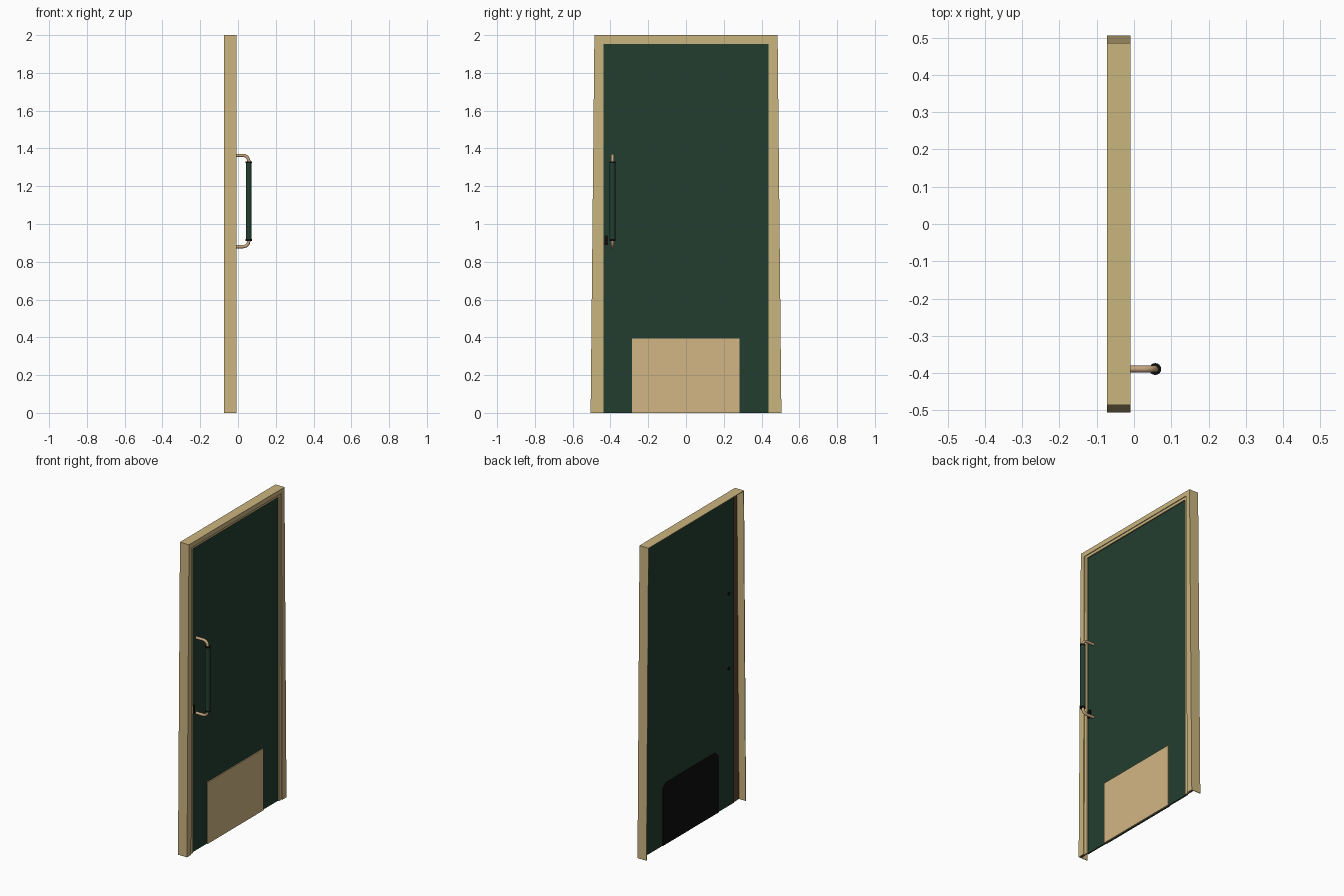
import bpy, bmesh, math
from mathutils import Vector

if "Cube" in bpy.data.objects:
    bpy.data.objects.remove(bpy.data.objects["Cube"])


def mat(name, col):
    m = bpy.data.materials.new(name)
    m.diffuse_color = (*col, 1)
    m.use_nodes = True
    m.node_tree.nodes["Principled BSDF"].inputs["Base Color"].default_value = m.diffuse_color
    return m


TAN = mat("pale_tan", (0.60, 0.46, 0.215))
KICK = mat("warm_tan", (0.65, 0.47, 0.23))
BROWN = mat("dark_brown", (0.12, 0.06, 0.025))
BRASS = mat("brass", (0.56, 0.38, 0.21))
GREEN = mat("dark_green", (0.017, 0.048, 0.030))
BLACK = mat("black", (0.004, 0.004, 0.004))


def finish(name, bm, mats):
    bmesh.ops.recalc_face_normals(bm, faces=bm.faces)
    me = bpy.data.meshes.new(name)
    bm.to_mesh(me)
    bm.free()
    ob = bpy.data.objects.new(name, me)
    bpy.context.collection.objects.link(ob)
    for m in mats:
        me.materials.append(m)
    return ob


def slab(name, pts, x0, x1, m):
    """Extrude a (y, z) outline from x0 to x1."""
    bm = bmesh.new()
    f = bm.faces.new([bm.verts.new((x0, y, z)) for y, z in pts])
    r = bmesh.ops.extrude_face_region(bm, geom=[f])
    vs = [v for v in r["geom"] if isinstance(v, bmesh.types.BMVert)]
    bmesh.ops.translate(bm, verts=vs, vec=(x1 - x0, 0, 0))
    return finish(name, bm, [m])


def rect(y0, y1, z0, z1):
    return [(y0, z0), (y1, z0), (y1, z1), (y0, z1)]


def surround(name, outer, inner, x0, x1, m):
    """Three-sided door surround; outer/inner = (half width at floor, at top, top z)."""
    a, b, h = outer
    c, d, k = inner
    pts = [(-a, 0), (-b, h), (b, h), (a, 0), (c, 0), (d, k), (-d, k), (-c, 0)]
    return slab(name, pts, x0, x1, m)


def cylinder(name, p0, p1, r, m, seg=16):
    p0, p1 = Vector(p0), Vector(p1)
    bm = bmesh.new()
    bmesh.ops.create_cone(bm, cap_ends=True, segments=seg, radius1=r, radius2=r,
                          depth=(p1 - p0).length)
    q = Vector((0, 0, 1)).rotation_difference(p1 - p0)
    for v in bm.verts:
        v.co = q @ v.co + (p0 + p1) / 2
    return finish(name, bm, [m])


# Hollow frame, open at the back: side walls, front casing and recessed stop
surround("frame_walls", (0.505, 0.485, 2.0), (0.501, 0.481, 1.996), -0.073, -0.009, TAN)
surround("front_casing", (0.503, 0.483, 1.998), (0.462, 0.455, 1.970), -0.014, -0.009, TAN)
surround("door_stop", (0.470, 0.463, 1.976), (0.437, 0.437, 1.954), -0.021, -0.015, TAN)
surround("casing_back", (0.500, 0.480, 1.995), (0.437, 0.437, 1.954), -0.026, -0.021, BROWN)

# Door leaf
slab("door_panel", rect(-0.445, 0.445, 0, 1.962), -0.031, -0.0225, GREEN)

# Kick plates: square at the front, rounded black plate at the back
slab("front_kick_plate", rect(-0.285, 0.283, 0, 0.395), -0.0225, -0.016, KICK)
R, back = 0.05, [(-0.285, 0), (0.285, 0)]
for cy, a0 in ((0.235, 0), (-0.235, 90)):
    for i in range(7):
        t = math.radians(a0 + 15 * i)
        back.append((cy + R * math.cos(t), 0.345 + R * math.sin(t)))
slab("back_kick_plate", back, -0.035, -0.031, BLACK)

# Lock plate beside the lower end of the handle
slab("lock_plate", rect(-0.432, -0.412, 0.890, 0.940), -0.0225, -0.016, BLACK)

# Bent handle tube with rounded corners
HY, HX, LO, HI, BEND = -0.389, 0.057, 0.880, 1.363, 0.03
path = [(-0.024, LO)]
for cz, a0 in ((LO + BEND, -90), (HI - BEND, 0)):
    for i in range(7):
        t = math.radians(a0 + 15 * i)
        path.append((HX - BEND + BEND * math.cos(t), cz + BEND * math.sin(t)))
path.append((-0.024, HI))
cu = bpy.data.curves.new("handle_tube", "CURVE")
cu.dimensions = "3D"
cu.bevel_depth = 0.009
cu.bevel_resolution = 3
cu.use_fill_caps = True
sp = cu.splines.new("POLY")
sp.points.add(len(path) - 1)
for p, (x, z) in zip(sp.points, path):
    p.co = (x, HY, z, 1)
cu.materials.append(BRASS)
tube = bpy.data.objects.new("handle_tube", cu)
bpy.context.collection.objects.link(tube)

# Grip sleeve with black end rings
sleeve = cylinder("handle_grip", (HX, HY, 0.920), (HX, HY, 1.322), 0.0155, GREEN)
rings = []
for z in (0.910, 1.322):
    rings.append(cylinder("grip_ring", (HX, HY, z), (HX, HY, z + 0.010), 0.016, BLACK))

# Handle fixings on the back of the door
for z in (LO, HI):
    rings.append(cylinder("handle_fixing", (-0.035, HY, z), (-0.030, HY, z), 0.011, BLACK))

# Smooth the round parts
for o in [sleeve] + rings:
    bpy.ops.object.select_all(action="DESELECT")
    o.select_set(True)
    bpy.context.view_layer.objects.active = o
    bpy.ops.object.shade_smooth_by_angle(angle=math.radians(40))
